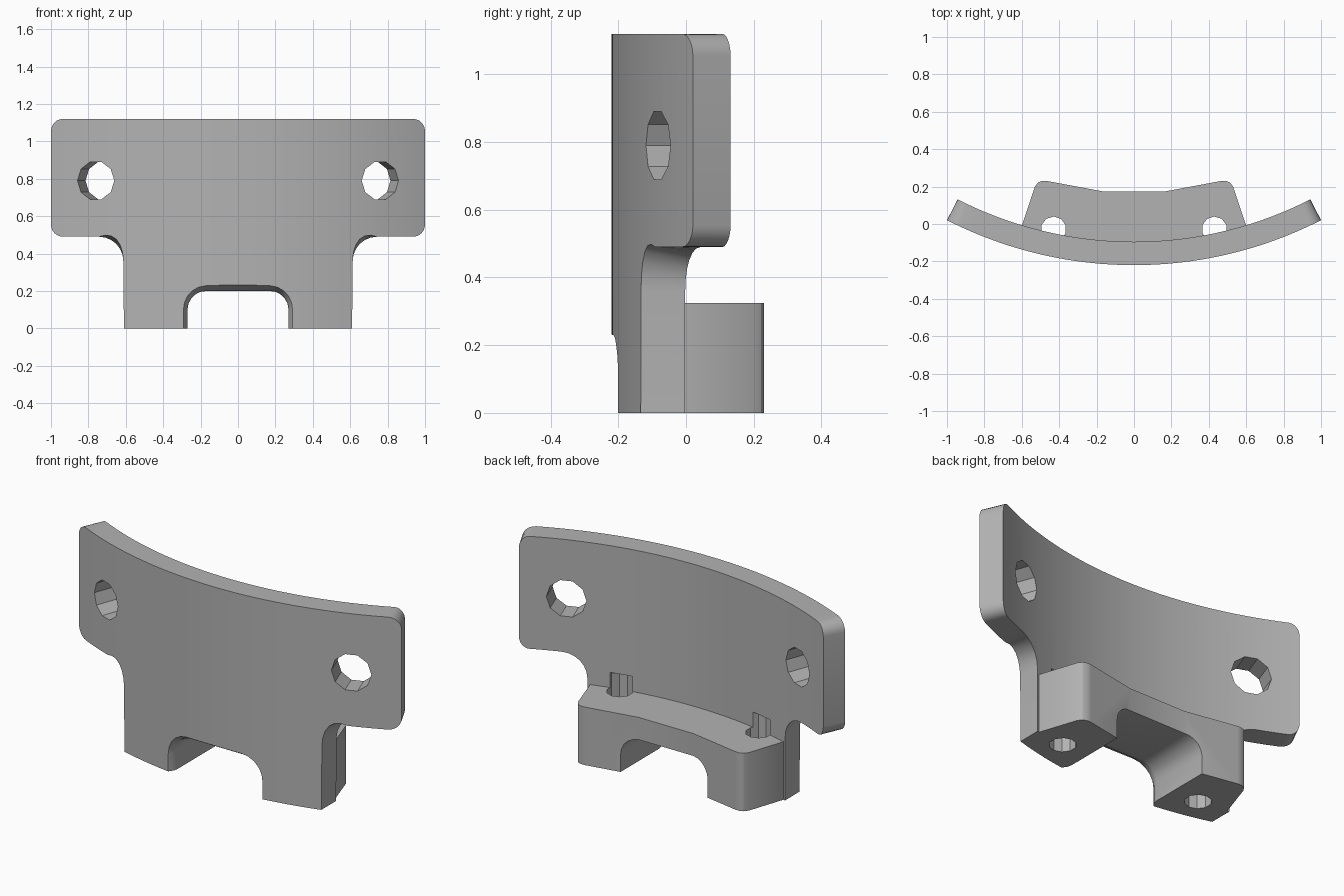
import bpy, bmesh
from math import sin, cos, pi, sqrt, atan2, radians
from mathutils import Matrix, Vector

cube = bpy.data.objects.get("Cube")
if cube:
    bpy.data.objects.remove(cube)

grey = bpy.data.materials.new("grey")
grey.use_nodes = True
grey.diffuse_color = (0.45, 0.45, 0.45, 1)
grey.node_tree.nodes["Principled BSDF"].inputs["Base Color"].default_value = (0.45, 0.45, 0.45, 1)

CENTRE, R_OUT, R_IN = 1.98, 2.2, 2.075


def arc_y(x, r):
    return CENTRE - sqrt(r * r - x * x)


def make(name, bm):
    bmesh.ops.recalc_face_normals(bm, faces=bm.faces)
    me = bpy.data.meshes.new(name)
    bm.to_mesh(me)
    bm.free()
    me.materials.append(grey)
    ob = bpy.data.objects.new(name, me)
    bpy.context.collection.objects.link(ob)
    return ob


def loft(name, rings):
    """Closed solid through rings of equal point count."""
    bm = bmesh.new()
    loops = [[bm.verts.new(p) for p in ring] for ring in rings]
    n = len(loops[0])
    for a, b in zip(loops, loops[1:]):
        for i in range(n):
            j = (i + 1) % n
            bm.faces.new((a[i], a[j], b[j], b[i]))
    bm.faces.new(loops[0])
    bm.faces.new(loops[-1])
    return make(name, bm)


def combine(target, tool, operation):
    mod = target.modifiers.new(operation, 'BOOLEAN')
    mod.operation, mod.object, mod.solver = operation, tool, 'EXACT'
    bpy.context.view_layer.objects.active = target
    bpy.ops.object.modifier_apply(modifier=mod.name)
    bpy.data.objects.remove(tool)


def cylinder(name, radius, depth, matrix):
    bm = bmesh.new()
    bmesh.ops.create_cone(bm, cap_ends=True, segments=10, radius1=radius,
                          radius2=radius, depth=depth, matrix=matrix)
    return make(name, bm)


# Curved plate: columns of (x, front bottom, back bottom, top)
LOW, HIGH, LEG, FIL, COR = 0.49, 1.12, 0.61, 0.13, 0.065
half = [(LEG * i / 10, 0, 0, HIGH) for i in range(11)]
for i in range(7):                                    # fillet beside the leg
    a = pi / 2 * i / 6
    z = LOW - FIL + FIL * sin(a)
    half.append((LEG + 0.003 + FIL * (1 - cos(a)), z + 0.025 * sin(2 * a), z, HIGH))
half += [(x, LOW, LOW, HIGH) for x in (0.8, 0.87)]
for i in range(7):                                    # rounded wing corner
    a = pi / 2 * i / 6
    d = COR * (1 - cos(a))
    half.append((1 - COR + COR * sin(a), LOW + d, LOW + d, HIGH - d))
columns = [(-x, f, b, t) for x, f, b, t in reversed(half[1:])] + half
rings = []
for x, f, b, t in columns:
    inset = 0.057 * max(0, (abs(x) - 0.75) / 0.25)
    xb = x - inset if x > 0 else x + inset
    yf, yb = arc_y(x, R_OUT), arc_y(xb, R_IN)
    rings.append([(x, yf, f), (x, yf, t), (xb, yb, t), (xb, yb, b)])
bracket = loft("curved_bracket", rings)

# Foot block behind the plate
side = [(0.17, 0.175), (0.465, 0.23), (0.49, 0.231), (0.513, 0.222),
        (0.53, 0.2), (0.598, -0.005), (0.598, -0.07)]
side += [(x, arc_y(x, 2.14)) for x in (0.45, 0.3, 0.15)]
outline = side + [(-x, y) for x, y in reversed(side)]
block = loft("foot_block", [[(x, y, z) for x, y in outline] for z in (0, 0.325)])
combine(bracket, block, 'UNION')


# Arch between the feet, flared at the front
def arch_ring(y, d):
    pts = [(0.27 + d, -0.1)]
    for i in range(6):
        a = pi / 2 * i / 5
        pts.append((0.17 + (0.1 + d) * cos(a), 0.1 + (0.1 + d) * sin(a)))
    pts += [(-x, z) for x, z in reversed(pts)]
    return [(x, y, z) for x, z in pts]


arch = loft("arch_cutter", [arch_ring(y, d) for y, d in
                            ((-0.25, 0.045), (-0.205, 0.025), (-0.175, 0.005), (-0.15, 0), (0.5, 0))])
combine(bracket, arch, 'DIFFERENCE')

# Radial holes in the wings and upright holes in the feet
for s in (-1, 1):
    x = 0.74 * s
    spot = Vector((x, arc_y(x, 2.14), 0.79))
    turn = Matrix.Rotation(atan2(x, CENTRE - spot.y), 4, 'Z') @ Matrix.Rotation(radians(90), 4, 'X')
    # turn a corner of the ten-sided hole to the side
    spin = Matrix.Rotation(radians(90), 4, 'Z')
    combine(bracket, cylinder("wing_hole", 0.105, 0.5,
                              Matrix.Translation(spot) @ turn @ spin), 'DIFFERENCE')
    combine(bracket, cylinder("foot_hole", 0.068, 0.51,
                              Matrix.Translation((0.43 * s, -0.028, 0.155))), 'DIFFERENCE')

bpy.ops.object.select_all(action='DESELECT')
bracket.select_set(True)
bpy.context.view_layer.objects.active = bracket
bpy.ops.object.shade_smooth_by_angle(angle=radians(30))
